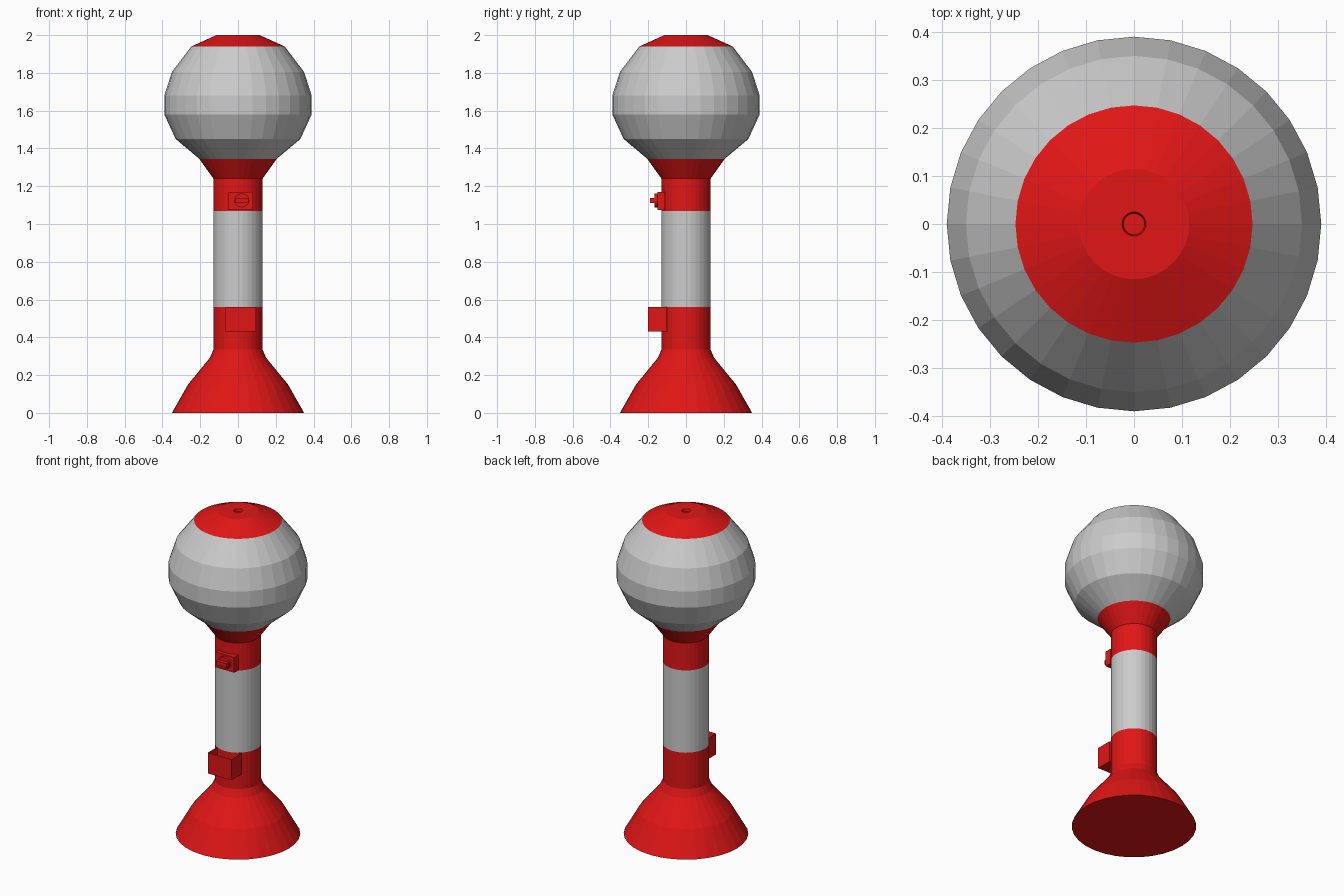
import bpy, bmesh
from math import cos, sin, tau, pi
from mathutils import Matrix

if "Cube" in bpy.data.objects:
    bpy.data.objects.remove(bpy.data.objects["Cube"])

SIDES = 32
red = bpy.data.materials.new("red_paint")
red.diffuse_color = (0.75, 0.008, 0.008, 1)
red.use_nodes = True
red.node_tree.nodes["Principled BSDF"].inputs["Base Color"].default_value = red.diffuse_color


def finish(name, bm, mat=None):
    mesh = bpy.data.meshes.new(name)
    bm.to_mesh(mesh)
    bm.free()
    obj = bpy.data.objects.new(name, mesh)
    bpy.context.collection.objects.link(obj)
    if mat:
        mesh.materials.append(mat)
    return obj


def lathe(name, profile, mat=None, cap_bottom=False, cap_top=False):
    """Revolve (radius, z) points, bottom to top, around z."""
    bm = bmesh.new()
    rings = [[bm.verts.new((r * cos(tau * j / SIDES), r * sin(tau * j / SIDES), z))
              for j in range(SIDES)] for r, z in profile]
    for a, b in zip(rings, rings[1:]):
        for j in range(SIDES):
            k = (j + 1) % SIDES
            bm.faces.new((a[j], a[k], b[k], b[j]))
    if cap_bottom:
        bm.faces.new(rings[0][::-1])
    if cap_top:
        bm.faces.new(rings[-1])
    return finish(name, bm, mat)


def box_mesh(x0, x1, y0, y1, z0, z1):
    bm = bmesh.new()
    bmesh.ops.create_cube(bm, size=1)
    bmesh.ops.scale(bm, verts=bm.verts, vec=(x1 - x0, y1 - y0, z1 - z0))
    bmesh.ops.translate(bm, verts=bm.verts,
                        vec=((x0 + x1) / 2, (y0 + y1) / 2, (z0 + z1) / 2))
    return bm


def add_disc(bm, rx, rz, x, y0, y1, z, sides=16):
    """Oval button whose axis runs along y."""
    m = (Matrix.Translation((x, (y0 + y1) / 2, z))
         @ Matrix.Diagonal((rx, 1, rz, 1)) @ Matrix.Rotation(pi / 2, 4, 'X'))
    bmesh.ops.create_cone(bm, cap_ends=True, segments=sides, radius1=1, radius2=1,
                          depth=y1 - y0, matrix=m)


# Stand: flared foot and lower column
lathe("foot", [(0.35, 0), (0.265, 0.15), (0.15, 0.29), (0.13, 0.335), (0.13, 0.56)],
      red, cap_bottom=True)
# Pale middle of the column
lathe("column", [(0.13, 0.56), (0.13, 1.07)])
# Upper collar flaring out to the globe
lathe("collar", [(0.13, 1.07), (0.13, 1.24), (0.205, 1.345)], red)
# Faceted globe
lathe("globe", [(0.205, 1.345), (0.33, 1.45), (0.39, 1.58), (0.39, 1.68),
                (0.35, 1.805), (0.247, 1.94)])
# Lid with a small dimple
lathe("lid", [(0.247, 1.94), (0.115, 2.0), (0.025, 2.0), (0.022, 1.985)],
      red, cap_top=True)

# Coin plate
finish("coin_plate", box_mesh(-0.05, 0.08, -0.152, -0.11, 1.075, 1.17), red)
# Turning knob with grip
bm = bmesh.new()
add_disc(bm, 0.04, 0.037, 0.02, -0.168, -0.152, 1.125)
bmesh.ops.create_cube(bm, size=1, matrix=Matrix.Translation((0.02, -0.178, 1.125))
                      @ Matrix.Diagonal((0.07, 0.026, 0.026, 1)))
finish("knob", bm, red)

# Dispensing tray, open at the top
bm = box_mesh(-0.065, 0.095, -0.2, -0.1, 0.43, 0.56)
bm.normal_update()
top = [f for f in bm.faces if f.normal.z > 0.9]
bmesh.ops.inset_region(bm, faces=top, thickness=0.016)
bmesh.ops.translate(bm, verts=top[0].verts, vec=(0, 0, -0.09))
finish("tray", bm, red)
